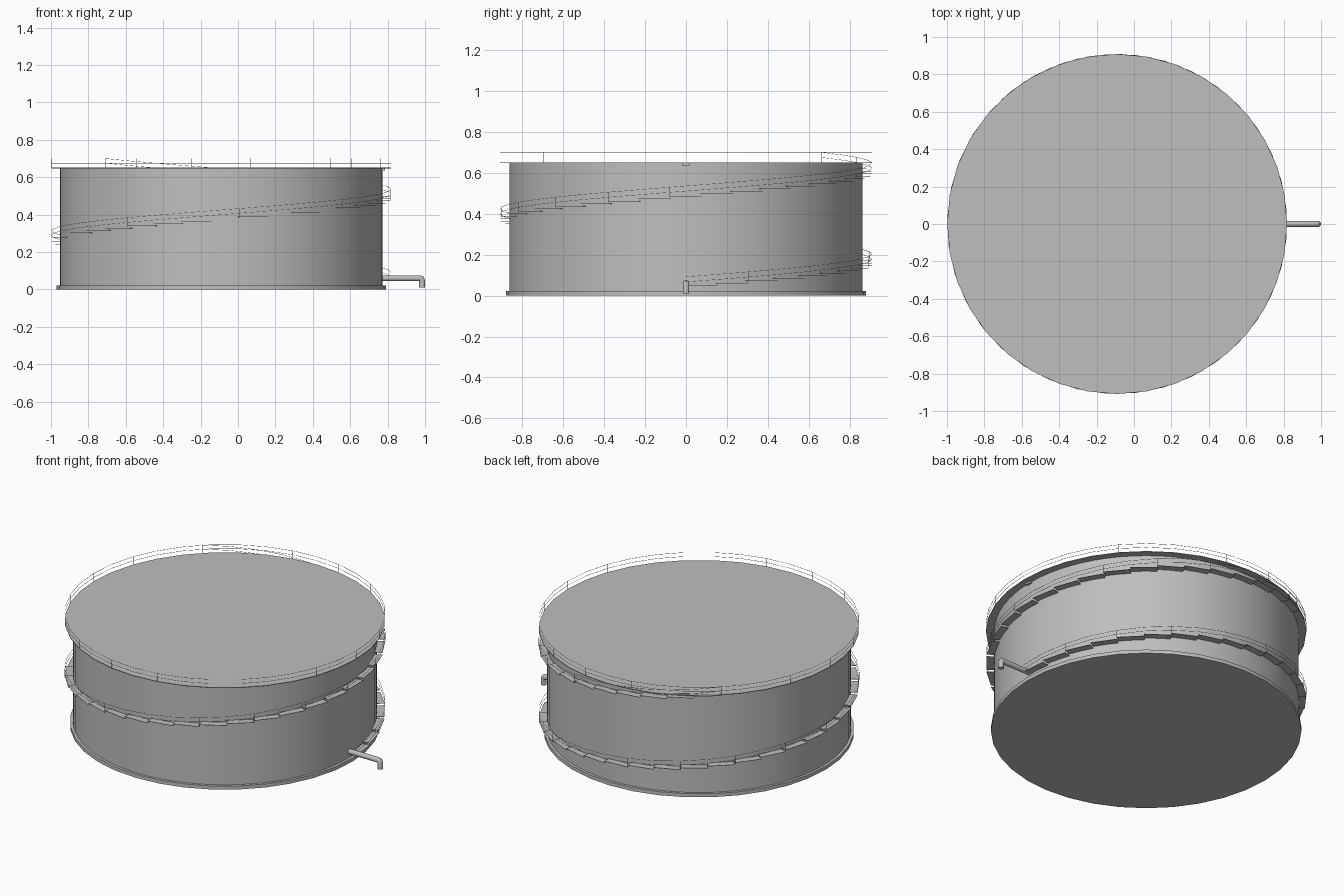
import bpy, bmesh, math
from mathutils import Vector

cube = bpy.data.objects.get("Cube")
if cube:
    bpy.data.objects.remove(cube, do_unlink=True)

CX = -0.09                      # tank axis
ROOF_Z, ROOF_R, SHELL_R = 0.65, 0.908, 0.862
RAIL_H = 0.05
STAIR_START, STAIR_END = 0.042, 493

steel = bpy.data.materials.new("grey_steel")
steel.use_nodes = True
steel.diffuse_color = (0.52, 0.52, 0.52, 1)
steel.node_tree.nodes["Principled BSDF"].inputs["Base Color"].default_value = (0.52, 0.52, 0.52, 1)


def finish(name, bm, smooth=False):
    bmesh.ops.recalc_face_normals(bm, faces=bm.faces)
    me = bpy.data.meshes.new(name)
    bm.to_mesh(me)
    bm.free()
    ob = bpy.data.objects.new(name, me)
    bpy.context.collection.objects.link(ob)
    me.materials.append(steel)
    if smooth:
        bpy.ops.object.select_all(action='DESELECT')
        ob.select_set(True)
        bpy.context.view_layer.objects.active = ob
        bpy.ops.object.shade_smooth_by_angle(angle=math.radians(35))
    return ob


def polar(r, deg, z):
    a = math.radians(deg)
    return Vector((CX + r * math.cos(a), r * math.sin(a), z))


def disc(name, r, z0, z1, sides, smooth=True):
    bm = bmesh.new()
    lower = [bm.verts.new(polar(r, 360 * i / sides, z0)) for i in range(sides)]
    face = bm.faces.new(lower)
    ext = bmesh.ops.extrude_face_region(bm, geom=[face])["geom"]
    top = [v for v in ext if isinstance(v, bmesh.types.BMVert)]
    bmesh.ops.translate(bm, verts=top, vec=(0, 0, z1 - z0))
    return finish(name, bm, smooth)


def sweep(bm, pts, r, sides):
    """Sweep a tube of radius r along a list of points."""
    rings = []
    for i, p in enumerate(pts):
        t_in = (p - pts[max(i - 1, 0)]).normalized()
        t_out = (pts[min(i + 1, len(pts) - 1)] - p).normalized()
        t = (t_in + t_out).normalized()
        ref = Vector((0, 1, 0)) if abs(t.y) < 1e-4 else Vector((0, 0, 1))
        if abs(t.z) > 0.99:
            ref = Vector((0, 1, 0))
        u = t.cross(ref).normalized()
        v = t.cross(u)
        rings.append([bm.verts.new(p + r * (u * math.cos(k) + v * math.sin(k)))
                      for k in (2 * math.pi * (j + 0.5) / sides for j in range(sides))])
    for a, b in zip(rings, rings[1:]):
        for j in range(sides):
            n = (j + 1) % sides
            bm.faces.new((a[j], a[n], b[n], b[j]))
    bm.faces.new(rings[0])
    bm.faces.new(rings[-1])


def stair_z(deg):
    return STAIR_START + (ROOF_Z - STAIR_START) * deg / STAIR_END


# Tank body
disc("base_plate", 0.88, 0.0, 0.022, 36)
disc("tank_shell", SHELL_R, 0.02, ROOF_Z - 0.002, 72)
disc("roof_plate", ROOF_R, ROOF_Z - 0.003, ROOF_Z + 0.001, 36, False)

# Roof railing: two hoops with an access gap, on posts
bm = bmesh.new()
for h in (RAIL_H / 2, RAIL_H):
    sweep(bm, [polar(ROOF_R, d, ROOF_Z + h) for d in range(310, 661, 10)], 0.001, 4)
for d in [310] + list(range(320, 661, 20)):
    sweep(bm, [polar(ROOF_R, d, ROOF_Z), polar(ROOF_R, d, ROOF_Z + RAIL_H)], 0.001, 4)
finish("roof_railing", bm)

# Spiral stair: thin flat treads wound around the shell
STEPS = 50
span = STAIR_END / STEPS
bm = bmesh.new()
for i in range(STEPS):
    a0, a1, z = i * span, (i + 1) * span, stair_z((i + 0.5) * span)
    corners = [(SHELL_R - 0.004, a0), (ROOF_R, a0), (ROOF_R, a1), (SHELL_R - 0.004, a1)]
    low = [bm.verts.new(polar(r, a, z - 0.001)) for r, a in corners]
    high = [bm.verts.new(polar(r, a, z + 0.001)) for r, a in corners]
    bm.faces.new(low)
    bm.faces.new(high)
    for j in range(4):
        k = (j + 1) % 4
        bm.faces.new((low[j], low[k], high[k], high[j]))
finish("stair_treads", bm)

# Stair handrail
bm = bmesh.new()
for h in (RAIL_H / 2, RAIL_H):
    sweep(bm, [polar(ROOF_R, i * span, stair_z(i * span) + h) for i in range(STEPS + 1)], 0.001, 4)
for i in range(0, STEPS + 1, 2):
    d = i * span
    sweep(bm, [polar(ROOF_R, d, stair_z(d)), polar(ROOF_R, d, stair_z(d) + RAIL_H)], 0.001, 4)
finish("stair_railing", bm)

# Outlet pipe with a downturned end
bm = bmesh.new()
sweep(bm, [Vector(p) for p in ((0.75, 0, 0.06), (0.972, 0, 0.06), (0.98, 0, 0.057),
                               (0.984, 0, 0.048), (0.984, 0, 0.01))], 0.016, 16)
finish("outlet_pipe", bm, True)

# Small bracket under the roof edge above the outlet
bm = bmesh.new()
bmesh.ops.create_cube(bm, size=1)
bmesh.ops.scale(bm, vec=(0.02, 0.036, 0.012), verts=bm.verts)
bmesh.ops.translate(bm, vec=(CX + SHELL_R + 0.004, 0, ROOF_Z - 0.008), verts=bm.verts)
finish("roof_bracket", bm)
